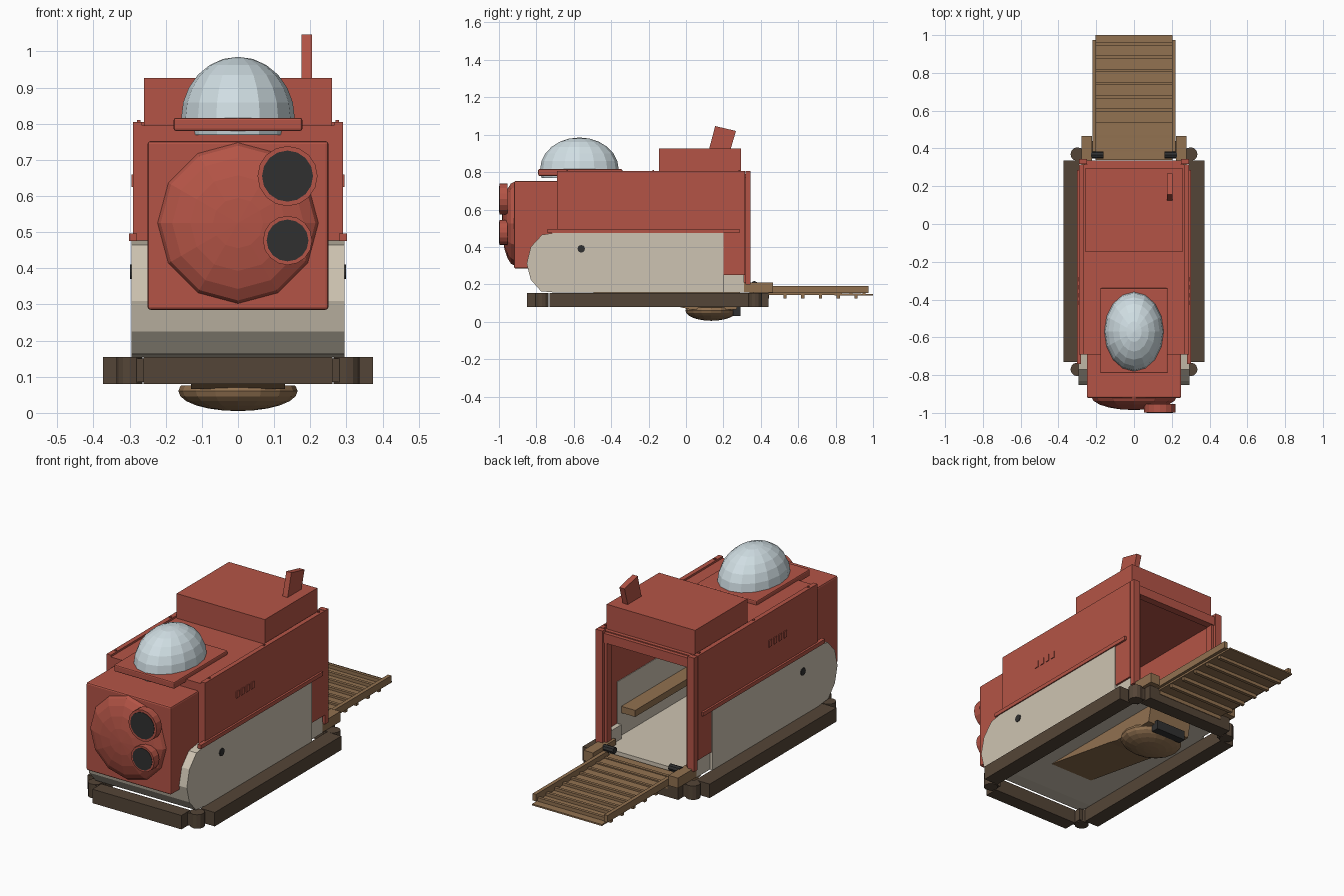
import bpy, bmesh, math
from mathutils import Matrix

cube = bpy.data.objects.get("Cube")
if cube:
    bpy.data.objects.remove(cube, do_unlink=True)


def material(name, r, g, b):
    """Flat colour given as 0-255 display values, stored linear."""
    lin = [((c / 255 + 0.055) / 1.055) ** 2.4 for c in (r, g, b)] + [1]
    m = bpy.data.materials.new(name)
    m.use_nodes = True
    m.diffuse_color = lin
    m.node_tree.nodes["Principled BSDF"].inputs["Base Color"].default_value = lin
    return m


RED = material("brick red", 180, 84, 70)
BEIGE = material("beige armour", 206, 196, 178)
BROWN = material("ramp brown", 145, 113, 80)
DARK = material("dark brown", 84, 69, 55)
BLACK = material("black", 48, 48, 48)
GLASS = material("pale glass", 208, 222, 227)


def finish(name, bm, mat, bevel=0):
    bmesh.ops.recalc_face_normals(bm, faces=bm.faces)
    mesh = bpy.data.meshes.new(name)
    bm.to_mesh(mesh)
    bm.free()
    mesh.materials.append(mat)
    ob = bpy.data.objects.new(name, mesh)
    bpy.context.collection.objects.link(ob)
    if bevel:
        mod = ob.modifiers.new("Bevel", "BEVEL")
        mod.width, mod.segments = bevel, 2
    return ob


def prism(name, mat, x0, x1, profile, bevel=0):
    """Side profile of (y, z) points extruded from x0 to x1."""
    bm = bmesh.new()
    face = bm.faces.new([bm.verts.new((x0, y, z)) for y, z in profile])
    out = bmesh.ops.extrude_face_region(bm, geom=[face])["geom"]
    verts = [v for v in out if isinstance(v, bmesh.types.BMVert)]
    bmesh.ops.translate(bm, verts=verts, vec=(x1 - x0, 0, 0))
    return finish(name, bm, mat, bevel)


def box(name, mat, x0, x1, y0, y1, z0, z1, bevel=0):
    return prism(name, mat, x0, x1, [(y0, z0), (y1, z0), (y1, z1), (y0, z1)], bevel)


def pair(build, name, mat, x0, x1, *rest):
    build("left_" + name, mat, x0, x1, *rest)
    build("right_" + name, mat, -x1, -x0, *rest)


def cylinder(name, mat, loc, r, depth, axis="Z", sides=12):
    bm = bmesh.new()
    bmesh.ops.create_cone(bm, cap_ends=True, segments=sides, radius1=r, radius2=r, depth=depth)
    turn = {"X": Matrix.Rotation(math.pi / 2, 4, "Y"),
            "Y": Matrix.Rotation(math.pi / 2, 4, "X"), "Z": Matrix()}[axis]
    bm.transform(Matrix.Translation(loc) @ turn)
    return finish(name, bm, mat)


def ellipsoid(name, mat, loc, size, cut, normal, turn=0, sides=16, rings=12):
    """Faceted ellipsoid; the side that normal points to is cut off at point cut."""
    bm = bmesh.new()
    bmesh.ops.create_uvsphere(bm, u_segments=sides, v_segments=rings, radius=1)
    bm.transform(Matrix.Translation(loc) @ Matrix.Diagonal((*size, 1))
                 @ Matrix.Rotation(turn, 4, "X"))
    geom = bm.verts[:] + bm.edges[:] + bm.faces[:]
    bmesh.ops.bisect_plane(bm, geom=geom, plane_co=cut, plane_no=normal, clear_outer=True)
    bmesh.ops.holes_fill(bm, edges=[e for e in bm.edges if e.is_boundary])
    return finish(name, bm, mat)


# Upper shell, open at the back
wall = [(-0.69, 0.46), (0.2, 0.46), (0.2, 0.25), (0.315, 0.25), (0.315, 0.805), (-0.69, 0.805)]
pair(prism, "upper_wall", RED, 0.265, 0.29, wall)
box("roof", RED, -0.265, 0.265, -0.69, 0.315, 0.765, 0.795)
box("front_wall", RED, -0.265, 0.265, -0.69, -0.66, 0.16, 0.795)
box("door_lintel", RED, -0.25, 0.25, 0.295, 0.335, 0.74, 0.79)
pair(box, "door_post", RED, 0.25, 0.29, 0.318, 0.345, 0.2, 0.805)
pair(box, "inner_door_post", RED, 0.235, 0.262, 0.29, 0.33, 0.2, 0.77)
pair(box, "belt_rail", RED, 0.28, 0.301, -0.74, 0.285, 0.475, 0.496)

# Side vents and roof rivets
for i in range(4):
    y = -0.43 + i * 0.042
    pair(box, f"vent_{i}", RED, 0.288, 0.294, y, y + 0.024, 0.625, 0.66)
for i, y in enumerate((-0.64, -0.18, 0.28)):
    pair(box, f"roof_rivet_{i}", RED, 0.27, 0.28, y, y + 0.01, 0.8, 0.81)

# Roof box and fin
box("roof_box", RED, -0.26, 0.26, -0.145, 0.295, 0.79, 0.926)
prism("fin", RED, 0.175, 0.205, [(0.12, 0.91), (0.235, 0.91), (0.267, 1.02), (0.156, 1.046)])

# Armoured lower hull with a faceted curved front
curve = [(-0.69, 0.155), (-0.775, 0.163), (-0.83, 0.225), (-0.852, 0.31),
         (-0.83, 0.4), (-0.77, 0.465), (-0.69, 0.477)]
prism("hull_front", BEIGE, -0.295, 0.295, curve)
pair(box, "armour_plate", BEIGE, 0.262, 0.295, -0.69, 0.2, 0.155, 0.477)
pair(box, "rear_sill", BEIGE, 0.24, 0.28, 0.2, 0.31, 0.155, 0.255)
box("floor", BEIGE, -0.265, 0.265, -0.69, 0.33, 0.155, 0.18)
for side in (-1, 1):
    cylinder("side_port", BLACK, (side * 0.294, -0.56, 0.39), 0.02, 0.01, "X")
pair(box, "bench", BROWN, 0.18, 0.262, -0.6, 0.17, 0.3, 0.335)

# Nose block, dish and lamps
box("nose_block", RED, -0.25, 0.25, -0.92, -0.68, 0.285, 0.752, 0.008)
ellipsoid("nose_dish", RED, (0, -0.915, 0.525), (0.225, 0.07, 0.225),
          (0, -0.905, 0), (0, 1, 0), math.pi / 2, 12, 10)
for name, z, r in (("upper", 0.655, 0.083), ("lower", 0.477, 0.068)):
    cylinder(name + "_lamp_rim", RED, (0.137, -0.976, z), r, 0.044, "Y", 16)
    cylinder(name + "_lamp_lens", BLACK, (0.137, -0.997, z), r * 0.85, 0.006, "Y", 16)

# Observation dome on its base plate
box("dome_base", RED, -0.178, 0.178, -0.79, -0.34, 0.78, 0.816, 0.006)
ellipsoid("dome", GLASS, (0, -0.57, 0.815), (0.157, 0.21, 0.17), (0, 0, 0.768), (0, 0, -1))

# Bumper skirt with round corner joints
pair(box, "skirt_side", DARK, 0.29, 0.374, -0.73, 0.335, 0.08, 0.154)
box("skirt_front", DARK, -0.262, 0.262, -0.85, -0.775, 0.08, 0.154)
box("skirt_rear", DARK, -0.262, 0.262, 0.365, 0.44, 0.08, 0.154)
for side in (-1, 1):
    for y in (-0.77, 0.37):
        cylinder("skirt_joint", DARK, (side * 0.3, y, 0.117), 0.036, 0.074)
        s = math.copysign(1, y)
        pair(box, "skirt_link", DARK, 0.262, 0.3, y - 0.03, y + 0.03, 0.085, 0.15)

# Rear ramp with rails, treads and ribs
prism("ramp_plate", BROWN, -0.205, 0.205,
      [(0.34, 0.145), (1.0, 0.14), (1.0, 0.148), (0.34, 0.165)])
pair(box, "ramp_rail", BROWN, 0.2, 0.22, 0.36, 0.975, 0.153, 0.19)
for i in range(9):
    y = 0.385 + i * 0.07
    box(f"ramp_tread_{i}", BROWN, -0.2, 0.2, y, y + 0.016, 0.145, 0.168)
for i in range(6):
    y = 0.425 + i * 0.095
    box(f"ramp_rib_{i}", BROWN, -0.2, 0.2, y, y + 0.018, 0.124, 0.145)
pair(box, "ramp_bracket", BROWN, 0.222, 0.278, 0.27, 0.465, 0.156, 0.21)
for side in (-1, 1):
    cylinder("ramp_hinge", BLACK, (side * 0.195, 0.365, 0.2), 0.018, 0.065, "X", 8)

# Belly wedge and turret
prism("belly_wedge", BROWN, -0.13, 0.13,
      [(-0.5, 0.156), (-0.04, 0.08), (0.02, 0.066), (0.27, 0.066), (0.29, 0.156)])
ellipsoid("belly_turret", BROWN, (0, 0.135, 0.06), (0.165, 0.138, 0.055),
          (0, 0, 0.076), (0, 0, 1))
box("belly_hatch", BLACK, -0.09, 0.09, 0.25, 0.292, 0.03, 0.08)
